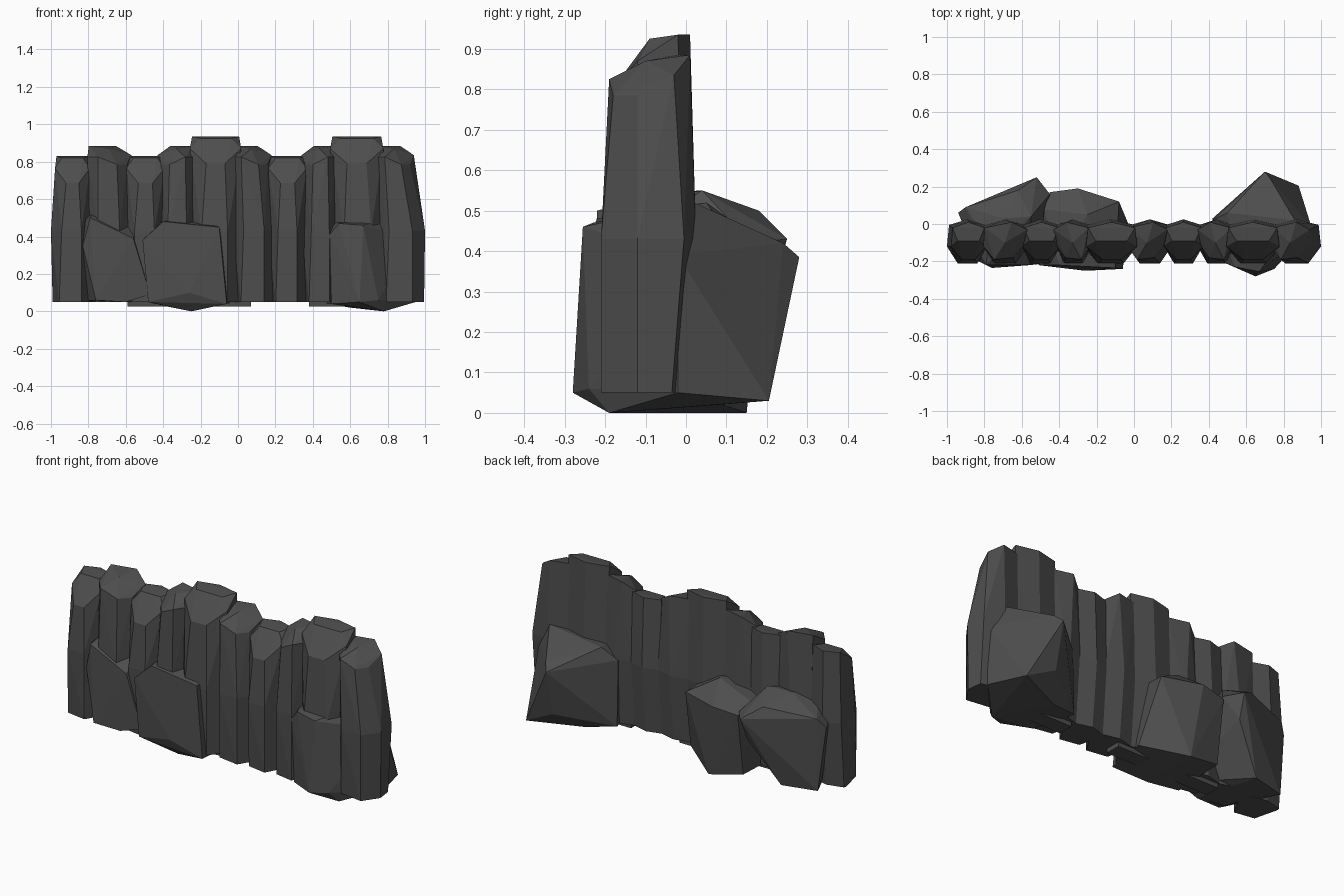
import bpy, bmesh

if "Cube" in bpy.data.objects:
    bpy.data.objects.remove(bpy.data.objects["Cube"], do_unlink=True)

stone = bpy.data.materials.new("dark_grey_stone")
stone.use_nodes = True
grey = (0.075, 0.075, 0.075, 1)
stone.diffuse_color = grey
stone.node_tree.nodes["Principled BSDF"].inputs["Base Color"].default_value = grey


def hull(name, points):
    """Faceted rock wrapped around a few corner points."""
    bm = bmesh.new()
    for p in points:
        bm.verts.new(p)
    out = bmesh.ops.convex_hull(bm, input=bm.verts)
    spare = {g for g in out["geom_interior"] + out["geom_unused"]
             if isinstance(g, bmesh.types.BMVert)}
    bmesh.ops.delete(bm, geom=list(spare), context='VERTS')
    bmesh.ops.dissolve_limit(bm, angle_limit=0.05, verts=bm.verts, edges=bm.edges)
    bmesh.ops.recalc_face_normals(bm, faces=bm.faces)
    mesh = bpy.data.meshes.new(name)
    bm.to_mesh(mesh)
    bm.free()
    mesh.materials.append(stone)
    bpy.context.collection.objects.link(bpy.data.objects.new(name, mesh))


# Column sections: (across as a share of width, depth)
FOOT = [(-.46, -.05), (-.3, -.19), (.24, -.21), (.48, -.12), (.44, -.035),
        (0, -.01), (-.44, -.035)]
WAIST = [(-.5, -.12), (-.24, -.21), (.24, -.21), (.5, -.12), (.45, -.005),
         (0, .025), (-.45, -.005)]
# Column heads: (across, depth, drop below the top)
FLAT_HEAD = [(-.49, -.12, .065), (-.18, -.19, .145), (.18, -.19, .145), (.49, -.12, .065),
             (.45, -.02, 0), (0, .01, 0), (-.45, -.02, 0), (-.3, -.09, .01), (.3, -.09, .01)]
SLOPED_HEAD = [(-.48, -.12, .06), (-.24, -.19, .06), (.18, -.18, .1), (.4, -.12, .1),
               (.5, -.03, .05), (.15, .01, 0), (-.45, -.02, 0), (0, -.1, .015)]


def column(name, waist, head, top, slope):
    """Stone swelling at mid height; slope is the side its head falls to, 0 for level."""
    def place(span, across):
        return sum(span) / 2 + across * (span[1] - span[0])

    points = [(place(waist, a), y, .05) for a, y in FOOT]
    points += [(place(waist, a), y, .43) for a, y in WAIST]
    crown = SLOPED_HEAD if slope else FLAT_HEAD
    points += [(place(head, a * (slope or 1)), y, top - d) for a, y, d in crown]
    hull(name, points)


# Row of upright stones: edges at mid height, edges at the top, height, slope
ROW = [((-1, -.78), (-.98, -.79), .83, 0), ((-.81, -.57), (-.81, -.57), .885, 1),
       ((-.61, -.39), (-.6, -.39), .83, 0), ((-.43, -.22), (-.43, -.23), .885, -1),
       ((-.27, .02), (-.26, .02), .935, 0), ((-.03, .2), (-.04, .18), .885, 1),
       ((.16, .37), (.16, .37), .83, 0), ((.34, .54), (.34, .53), .885, -1),
       ((.49, .79), (.49, .78), .935, 0), ((.74, 1), (.73, .94), .885, 1)]
for i, spec in enumerate(ROW):
    column(f"upright_stone_{i + 1}", *spec)

# Boulders propped through the foot of the row
hull("right_boulder", [
    (-.79, -.22, .50), (-.56, -.22, .39), (-.47, -.21, .09), (-.83, -.20, .35),
    (-.76, -.235, .06), (-.60, -.22, .05), (-.78, -.10, .53), (-.94, .06, .42),
    (-.90, .09, .47), (-.90, .08, .05), (-.70, .03, .55), (-.55, .04, .55),
    (-.52, .25, .43), (-.62, .18, .50), (-.45, .16, .42), (-.53, .20, .30),
    (-.70, .13, .05)])
hull("middle_boulder", [
    (-.51, -.22, .38), (-.40, -.22, .48), (-.10, -.235, .45), (-.06, -.24, .04),
    (-.25, -.19, 0), (-.48, -.22, .05), (-.45, .17, .40), (-.48, .08, .45),
    (-.30, .19, .42), (-.25, .05, .52), (-.08, .12, .42), (-.03, 0, .05),
    (-.25, .15, 0), (-.45, .12, .04), (-.26, -.25, .10)])
hull("left_boulder", [
    (.49, -.21, .41), (.54, -.23, .47), (.67, -.255, .46), (.65, -.28, .05),
    (.75, -.24, .06), (.78, -.19, 0), (.50, -.20, .04), (.42, .03, .05),
    (.42, .02, .43), (.50, .06, .50), (.70, .28, .385), (.73, .24, .42),
    (.88, .205, .03), (.70, .22, .12), (.60, .08, .02), (.95, -.02, .39),
    (.95, -.02, .05), (.86, .02, .52)])

# Flat footing slabs
for name, left, right in (("middle_footing", -.59, .07), ("left_footing", .38, .7)):
    hull(name, [(x, y, z) for x in (left, right) for y in (-.13, -.04)
                for z in (.025, .12)])
